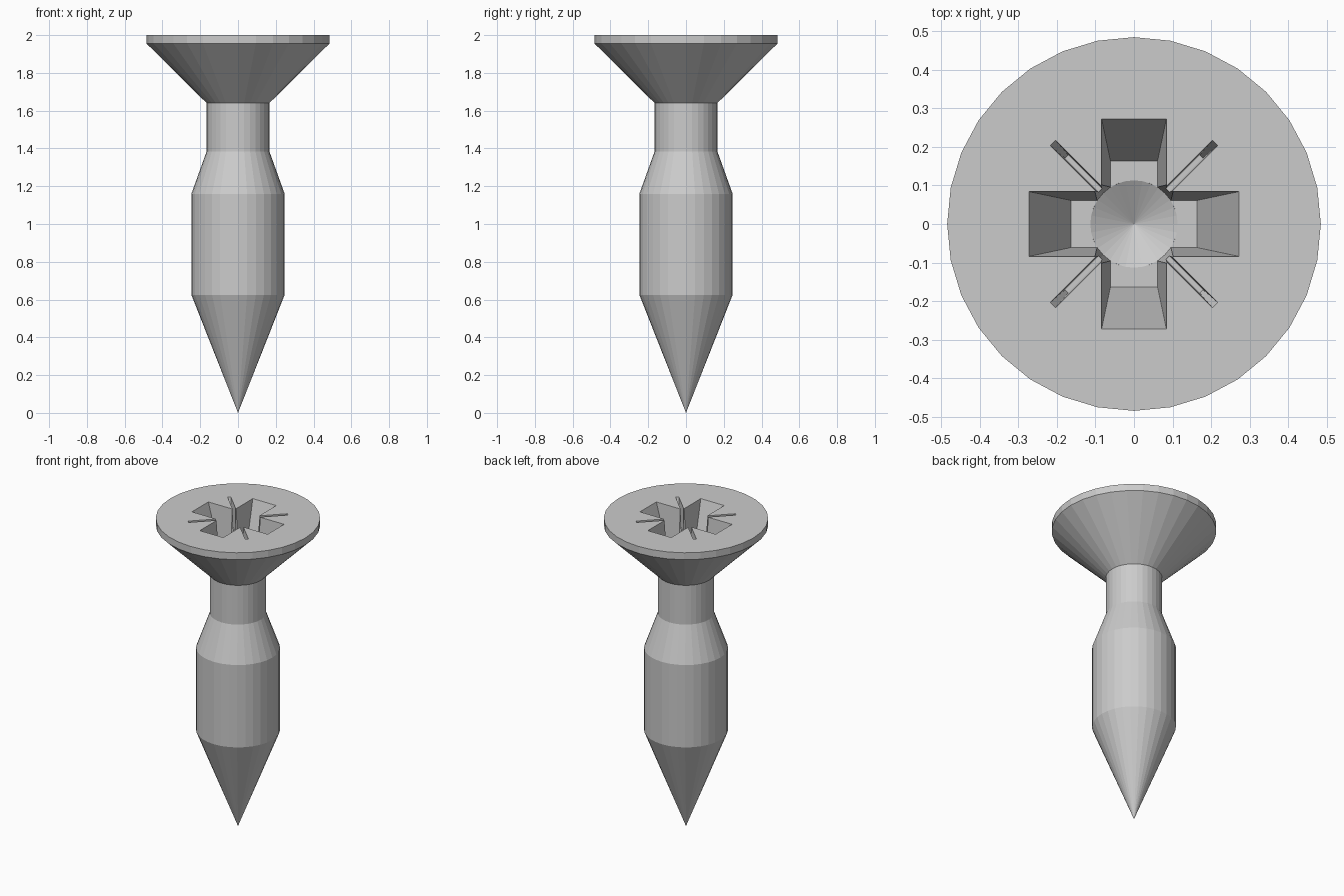
import bpy, bmesh, math
from mathutils import Matrix

if "Cube" in bpy.data.objects:
    bpy.data.objects.remove(bpy.data.objects["Cube"])

SIDES = 32
TOP = 2.0


def make_object(name, bm):
    bmesh.ops.recalc_face_normals(bm, faces=bm.faces)
    mesh = bpy.data.meshes.new(name)
    bm.to_mesh(mesh)
    bm.free()
    ob = bpy.data.objects.new(name, mesh)
    bpy.context.collection.objects.link(ob)
    return ob


def loft(name, rings, bottom=None):
    """Skin equal-length rings from bottom to top, with an optional pointed end."""
    bm = bmesh.new()
    vs = [[bm.verts.new(p) for p in ring] for ring in rings]
    n = len(vs[0])
    for a, b in zip(vs, vs[1:]):
        for i in range(n):
            j = (i + 1) % n
            bm.faces.new((a[i], a[j], b[j], b[i]))
    if bottom is None:
        bm.faces.new(vs[0][::-1])
    else:
        tip = bm.verts.new((0, 0, bottom))
        for i in range(n):
            bm.faces.new((tip, vs[0][(i + 1) % n], vs[0][i]))
    bm.faces.new(vs[-1])
    return make_object(name, bm)


def circle(r, z):
    return [(r * math.cos(2 * math.pi * i / SIDES),
             r * math.sin(2 * math.pi * i / SIDES), z) for i in range(SIDES)]


def bar_cutter(name, top, floor, depth, angle):
    """Tapered bar; top and floor are (half length, half width)."""
    def ring(t):
        x, y = (f + (u - f) * t for u, f in zip(top, floor))
        z = TOP - depth + depth * t
        return [(-x, -y, z), (x, -y, z), (x, y, z), (-x, y, z)]
    ob = loft(name, [ring(0), ring(1.15)])
    ob.data.transform(Matrix.Rotation(angle, 4, 'Z'))
    return ob


# Screw body: point, shank, neck and countersunk head
profile = [(0.247, 0.625), (0.247, 1.16), (0.166, 1.385),
           (0.166, 1.64), (0.484, 1.955), (0.484, TOP)]
screw = loft("screw_body", [circle(r, z) for r, z in profile], bottom=0)

# Driver recess: cross arms, thin diagonal slits and drilled centre
DEPTH = 0.33
cutters = [loft("centre_cutter",
                [circle(0.113, TOP - DEPTH - 0.001), circle(0.135, TOP + 0.05)],
                bottom=TOP - DEPTH - 0.065)]
for k in range(2):
    a = k * math.pi / 2
    cutters.append(bar_cutter("arm_cutter", (0.272, 0.084), (0.163, 0.061),
                              DEPTH + 0.0003 * k, a))
    cutters.append(bar_cutter("slit_cutter", (0.297, 0.0095), (0.247, 0.006),
                              0.15, a + math.pi / 4))

bpy.context.view_layer.objects.active = screw
for c in cutters:
    mod = screw.modifiers.new("recess", 'BOOLEAN')
    mod.operation = 'DIFFERENCE'
    mod.solver = 'EXACT'
    mod.object = c
    bpy.ops.object.modifier_apply(modifier=mod.name)
    bpy.data.objects.remove(c)
